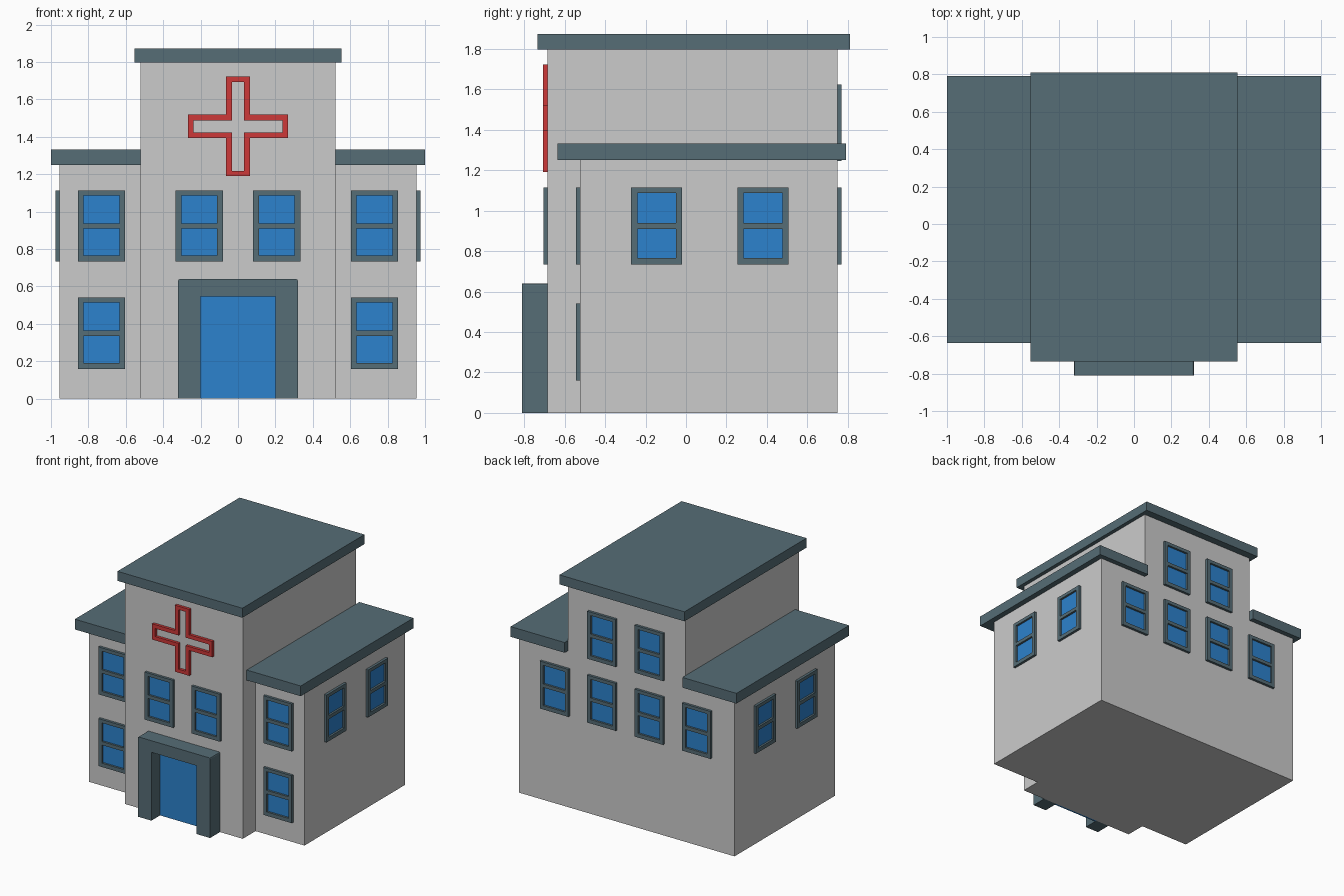
import bpy, bmesh, math
from mathutils import Matrix, Vector

if "Cube" in bpy.data.objects:
    bpy.data.objects.remove(bpy.data.objects["Cube"])


def material(name, rgb):
    m = bpy.data.materials.new(name)
    lin = [(c / 255 / 12.92) if c < 11 else ((c / 255 + 0.055) / 1.055) ** 2.4 for c in rgb]
    m.diffuse_color = (*lin, 1)
    m.use_nodes = True
    m.node_tree.nodes["Principled BSDF"].inputs["Base Color"].default_value = m.diffuse_color
    return m


WALL = material("wall grey", (203, 203, 203))
SLATE = material("slate trim", (86, 109, 118))
BLUE = material("blue glass", (44, 130, 205))
RED = material("red sign", (205, 56, 56))


def add(name, mesh, mat=None):
    ob = bpy.data.objects.new(name, mesh)
    bpy.context.collection.objects.link(ob)
    if mat:
        mesh.materials.append(mat)
    return ob


def box(name, lo, hi, mat):
    lo, hi = Vector(lo), Vector(hi)
    bm = bmesh.new()
    bmesh.ops.create_cube(bm, size=1, matrix=Matrix.Translation((lo + hi) / 2)
                          @ Matrix.Diagonal((*(hi - lo), 1)))
    mesh = bpy.data.meshes.new(name)
    bm.to_mesh(mesh)
    bm.free()
    return add(name, mesh, mat)


def rect(x0, x1, z0, z1):
    return [(x0, z0), (x1, z0), (x1, z1), (x0, z1)]


def plate_mesh(name, loops, depth, mat):
    """Outline with holes in the x-z plane, thickened from y=0 toward -y."""
    cu = bpy.data.curves.new(name, 'CURVE')
    cu.dimensions, cu.fill_mode, cu.extrude = '2D', 'BOTH', depth / 2
    for pts in loops:
        sp = cu.splines.new('POLY')
        sp.points.add(len(pts) - 1)
        for p, (x, z) in zip(sp.points, pts):
            p.co = (x, z, 0, 1)
        sp.use_cyclic_u = True
    tmp = add(name, cu)
    dg = bpy.context.evaluated_depsgraph_get()
    mesh = bpy.data.meshes.new_from_object(tmp.evaluated_get(dg))
    bpy.data.objects.remove(tmp)
    mesh.transform(Matrix.Rotation(math.pi / 2, 4, 'X') @ Matrix.Translation((0, 0, depth / 2)))
    bm = bmesh.new()
    bm.from_mesh(mesh)
    bmesh.ops.remove_doubles(bm, verts=bm.verts, dist=1e-5)
    bmesh.ops.recalc_face_normals(bm, faces=bm.faces)
    bmesh.ops.dissolve_limit(bm, angle_limit=0.01, verts=bm.verts, edges=bm.edges)
    for f in bm.faces:
        f.smooth = False
    bm.to_mesh(mesh)
    bm.free()
    mesh.materials.clear()
    mesh.materials.append(mat)
    return mesh


# Walls: low wide block joined with the tall centre block
walls = box("walls", (-0.955, -0.523, 0), (0.955, 0.75, 1.25), WALL)
tower = box("tower_helper", (-0.522, -0.685, 0), (0.522, 0.75, 1.797), WALL)
mod = walls.modifiers.new("union", 'BOOLEAN')
mod.operation, mod.solver, mod.object = 'UNION', 'EXACT', tower
dg = bpy.context.evaluated_depsgraph_get()
joined = bpy.data.meshes.new_from_object(walls.evaluated_get(dg))
walls.modifiers.clear()
walls.data = joined
bpy.data.objects.remove(tower)

# Roof slabs
box("centre_roof", (-0.553, -0.735, 1.797), (0.553, 0.81, 1.873), SLATE)
box("right_roof", (0.522, -0.635, 1.25), (1.0, 0.79, 1.332), SLATE)
box("left_roof", (-1.0, -0.635, 1.25), (-0.522, 0.79, 1.332), SLATE)

# Entrance: deep surround and two door leaves
surround = [(-0.32, 0), (-0.2, 0), (-0.2, 0.547), (0.2, 0.547), (0.2, 0), (0.32, 0),
            (0.32, 0.63), (0.317, 0.637), (0.31, 0.64),
            (-0.31, 0.64), (-0.317, 0.637), (-0.32, 0.63)]
add("door_surround", plate_mesh("door_surround", [surround], 0.125, SLATE)).location.y = -0.685
box("left_door", (-0.2, -0.7, 0), (0, -0.685, 0.547), BLUE)
box("right_door", (0, -0.7, 0), (0.2, -0.685, 0.547), BLUE)


# Hollow red cross sign
def cross(arm, half):
    quarter = [(arm, -half), (arm, half), (half, half)]
    pts = []
    for k in range(4):
        c, s = [(1, 0), (0, 1), (-1, 0), (0, -1)][k]
        pts += [(c * x - s * z, s * x + c * z) for x, z in quarter]
    return pts


sign = plate_mesh("cross_sign", [cross(0.266, 0.063), cross(0.238, 0.032)], 0.022, RED)
add("cross_sign", sign).location = (0, -0.685, 1.456)

# Windows: shared frame and glass, placed on every wall
frame = plate_mesh("window_frame", [rect(-0.126, 0.126, -0.19, 0.19),
                                    rect(-0.096, 0.096, 0.014, 0.163),
                                    rect(-0.096, 0.096, -0.159, -0.014)], 0.02, SLATE)
glass = plate_mesh("window_glass", [rect(-0.11, 0.11, -0.175, 0.175)], 0.004, BLUE)
UP, LOW, TOP = 0.924, 0.35, 1.435
spots = []
for s in (-1, 1):
    spots += [(s * 0.73, -0.523, UP, 0), (s * 0.73, -0.523, LOW, 0), (s * 0.207, -0.685, UP, 0)]
    spots += [(s * 0.955, y, UP, s * 90) for y in (-0.145, 0.38)]
    spots += [(s * 0.63, 0.75, UP, 180), (s * 0.21, 0.75, UP, 180), (s * 0.21, 0.75, TOP, 180)]
for x, y, z, turn in spots:
    for name, mesh in (("window_frame", frame), ("window_glass", glass)):
        ob = add(name, mesh)
        ob.location = (x, y, z)
        ob.rotation_euler.z = math.radians(turn)
